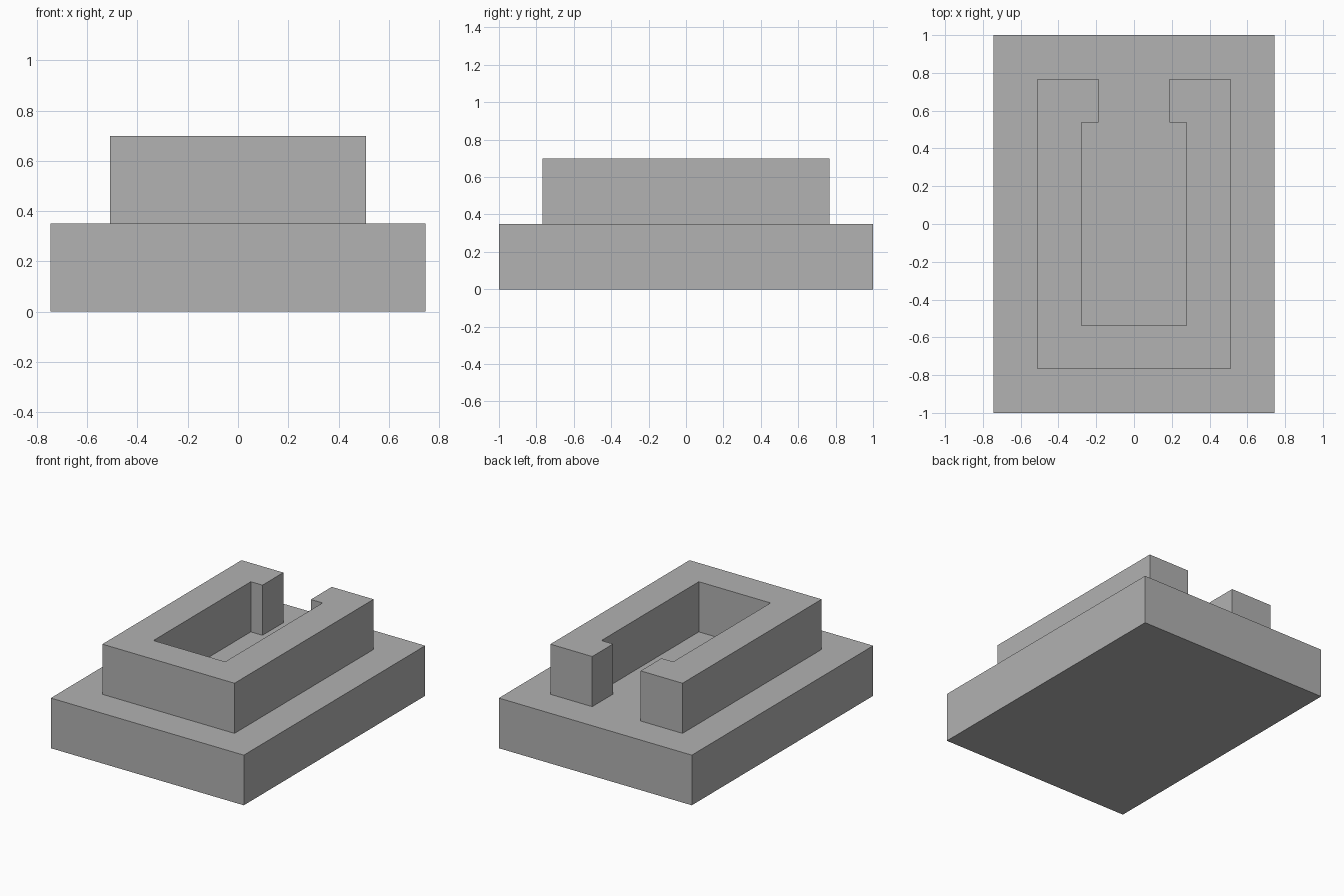
import bpy
import bmesh

cube = bpy.data.objects.get("Cube")
if cube:
    bpy.data.objects.remove(cube, do_unlink=True)

grey = bpy.data.materials.new("plain grey")
grey.use_nodes = True
colour = (0.445, 0.445, 0.445, 1.0)
grey.diffuse_color = colour
grey.node_tree.nodes["Principled BSDF"].inputs["Base Color"].default_value = colour


def extrude_outline(name, outline, bottom, top):
    """Solid prism with a flat outline in x and y."""
    bm = bmesh.new()
    face = bm.faces.new([bm.verts.new((x, y, bottom)) for x, y in outline])
    result = bmesh.ops.extrude_face_region(bm, geom=[face])
    raised = [v for v in result["geom"] if isinstance(v, bmesh.types.BMVert)]
    bmesh.ops.translate(bm, verts=raised, vec=(0, 0, top - bottom))
    bmesh.ops.recalc_face_normals(bm, faces=bm.faces)
    mesh = bpy.data.meshes.new(name)
    bm.to_mesh(mesh)
    bm.free()
    mesh.materials.append(grey)
    obj = bpy.data.objects.new(name, mesh)
    bpy.context.collection.objects.link(obj)
    return obj


def mirrored(half):
    """Complete a symmetric outline from its +x half."""
    return half + [(-x, y) for x, y in reversed(half)]


STEP = 0.35

# Rectangular plinth
extrude_outline("base_slab", mirrored([(0.745, -1), (0.745, 1)]), 0, STEP)

# Wall around the court, open at the back between two inward returns
wall_half = [(0.51, -0.767), (0.51, 0.767), (0.187, 0.767),
             (0.187, 0.537), (0.277, 0.537), (0.277, -0.537)]
extrude_outline("enclosure_wall", mirrored(wall_half), STEP, 2 * STEP)
